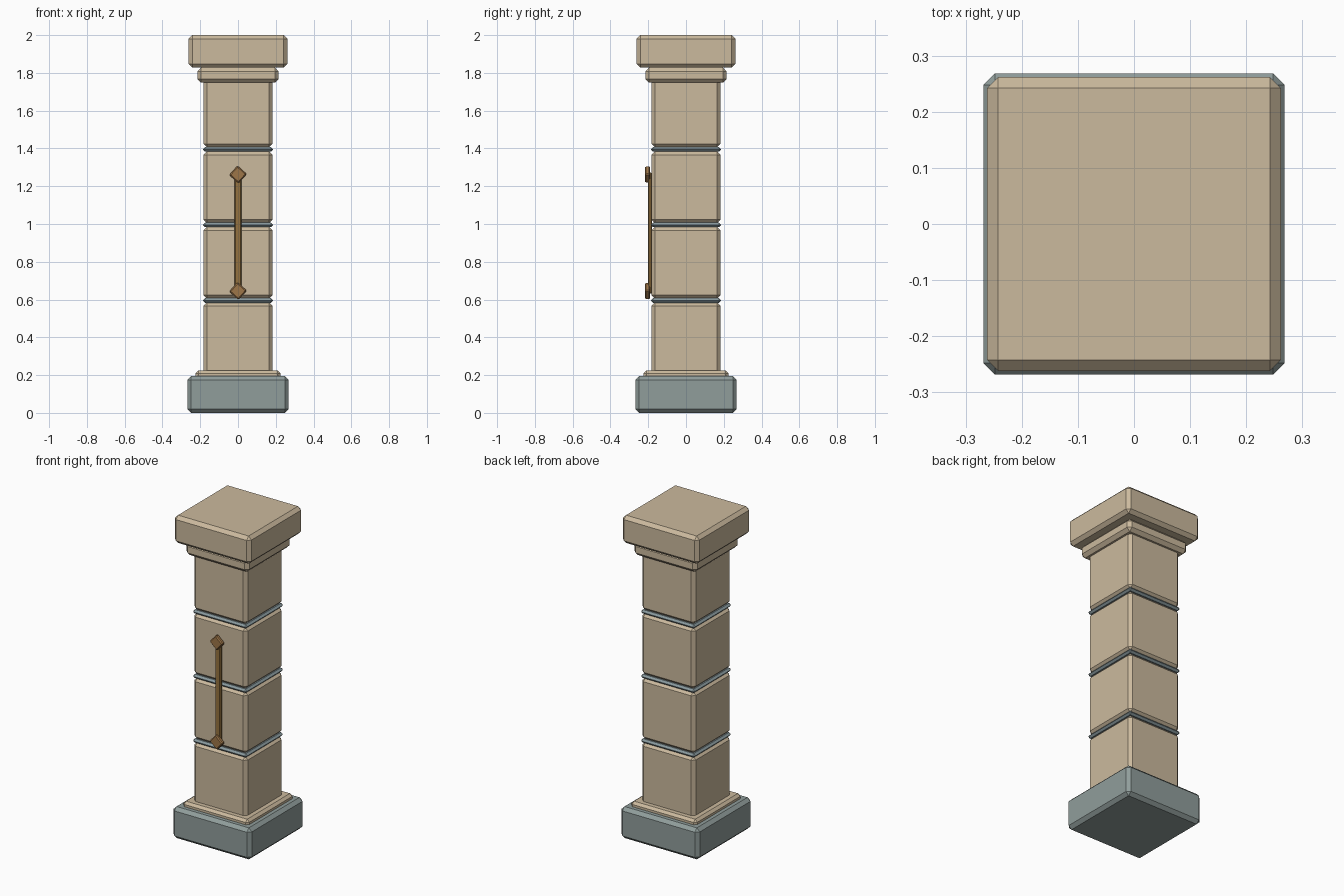
import bpy
from math import radians

cube = bpy.data.objects.get("Cube")
if cube:
    bpy.data.objects.remove(cube, do_unlink=True)


def material(name, rgb):
    m = bpy.data.materials.new(name)
    m.use_nodes = True
    color = (*rgb, 1.0)
    m.diffuse_color = color
    m.node_tree.nodes["Principled BSDF"].inputs["Base Color"].default_value = color
    return m


sandstone = material("sandstone", (0.60, 0.49, 0.34))
slate = material("grey slate", (0.28, 0.34, 0.33))
mortar = material("blue grey mortar", (0.25, 0.32, 0.34))
bronze = material("bronze", (0.30, 0.17, 0.05))
copper = material("dark copper", (0.34, 0.18, 0.065))


def block(name, size, center, bevel, mat, turn=0):
    """Chamfered box with flat faces."""
    bpy.ops.mesh.primitive_cube_add(size=1, location=center)
    ob = bpy.context.object
    ob.name = name
    ob.scale = size
    bpy.ops.object.transform_apply(location=False, rotation=False, scale=True)
    ob.rotation_euler.y = radians(turn)
    mod = ob.modifiers.new("chamfer", "BEVEL")
    mod.width = bevel
    mod.segments = 1
    ob.data.materials.append(mat)
    return ob


def course(name, half, z0, z1, bevel, mat):
    """Square layer of the pillar between two heights."""
    return block(name, (2 * half, 2 * half, z1 - z0), (0, 0, (z0 + z1) / 2), bevel, mat)


# Base
course("base", 0.268, 0, 0.195, 0.02, slate)
course("base_moulding", 0.225, 0.17, 0.224, 0.015, sandstone)

# Shaft blocks with recessed mortar joints between them
pitch = 0.4
for i in range(4):
    z = 0.205 + pitch * i
    course(f"shaft_block_{i + 1}", 0.183, z, z + 0.38, 0.019, sandstone)
    if i < 3:
        course(f"mortar_joint_{i + 1}", 0.185, z + 0.378, z + 0.402, 0.011, mortar)

# Capital
course("capital_moulding", 0.215, 1.748, 1.828, 0.02, sandstone)
course("capital", 0.262, 1.828, 2.0, 0.02, sandstone)

# Upright bar with diamond end plates on the front
block("front_bar", (0.038, 0.022, 0.64), (0, -0.19, 0.952), 0.006, bronze)
for name, z in (("lower", 0.645), ("upper", 1.262)):
    block(name + "_diamond", (0.066, 0.027, 0.066), (0, -0.203, z), 0.006, copper, 42)
